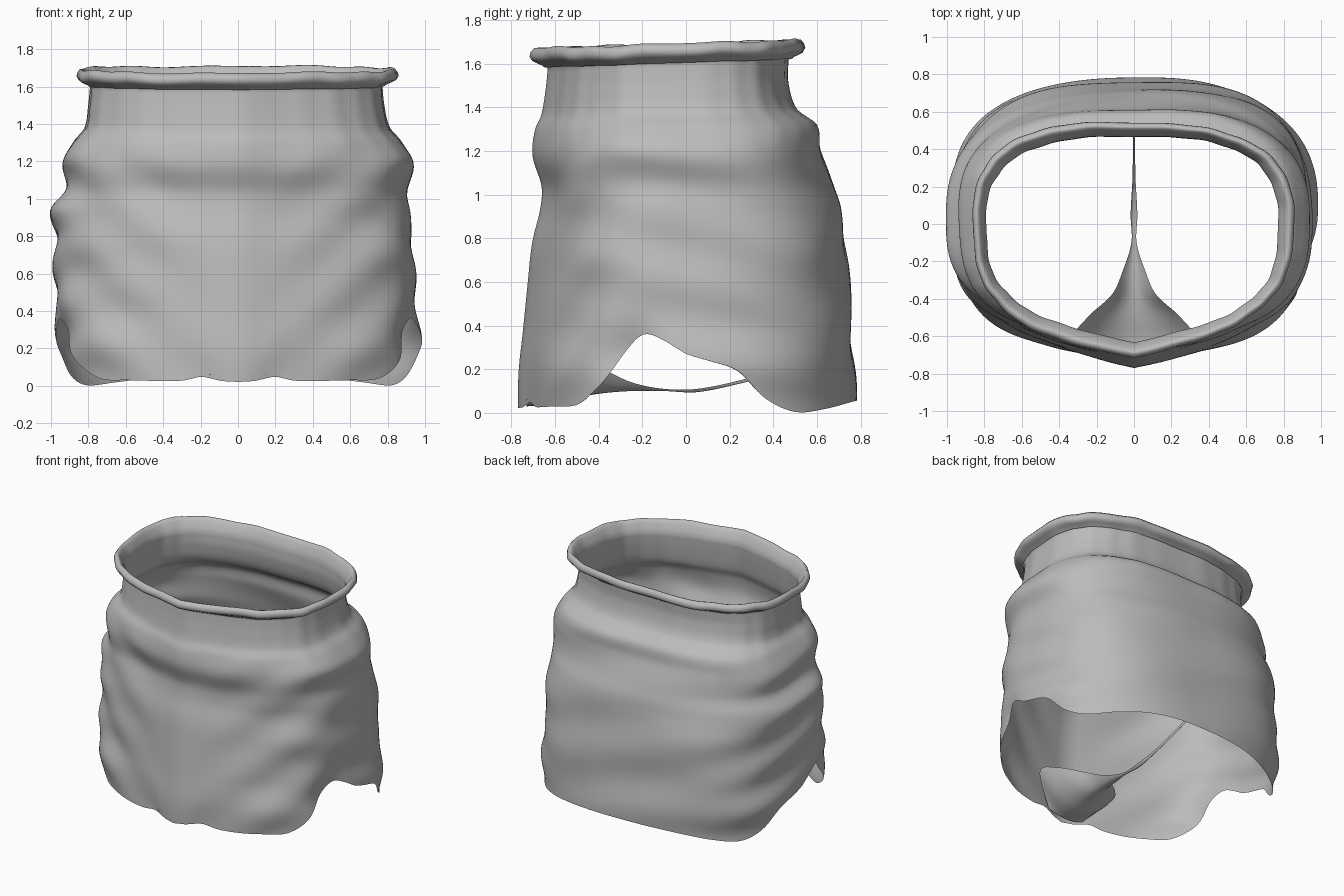
import bpy, bmesh, math
from math import sin, cos, pi, exp

cube = bpy.data.objects.get("Cube")
if cube:
    bpy.data.objects.remove(cube)

grey = bpy.data.materials.new("cloth grey")
grey.use_nodes = True
COLOUR = (0.5, 0.5, 0.5, 1)
grey.diffuse_color = COLOUR
grey.node_tree.nodes["Principled BSDF"].inputs["Base Color"].default_value = COLOUR


def lookup(table, t):
    """Smooth interpolation through rows of (key, values...)."""
    if t <= table[0][0]:
        return table[0][1:]
    for i in range(len(table) - 1):
        a, b = table[i], table[i + 1]
        if t <= b[0]:
            before, after = table[max(i - 1, 0)], table[min(i + 2, len(table) - 1)]
            span = b[0] - a[0]
            f = (t - a[0]) / span
            out = []
            for k in range(1, len(a)):
                m0 = (b[k] - before[k]) / (b[0] - before[0]) * span
                m1 = (after[k] - a[k]) / (after[0] - a[0]) * span
                out.append((2 * f**3 - 3 * f**2 + 1) * a[k] + (f**3 - 2 * f**2 + f) * m0
                           + (3 * f**2 - 2 * f**3) * b[k] + (f**3 - f**2) * m1)
            return out
    return table[-1][1:]


def build(name, rows, closed):
    """Skin a list of vertex rows into one smooth sheet."""
    bm = bmesh.new()
    grid = [[bm.verts.new(p) for p in row] for row in rows]
    count = len(grid[0])
    for low, high in zip(grid, grid[1:]):
        for i in range(count if closed else count - 1):
            j = (i + 1) % count
            bm.faces.new((low[i], low[j], high[j], high[i]))
    mesh = bpy.data.meshes.new(name)
    bm.to_mesh(mesh)
    bm.free()
    mesh.materials.append(grey)
    for face in mesh.polygons:
        face.use_smooth = True
    obj = bpy.data.objects.new(name, mesh)
    bpy.context.collection.objects.link(obj)
    return obj


# Body outline by height: z, left edge, right edge, front, back
BODY = [(0, .93, .95, .76, .77), (.2, .98, .98, .76, .77), (.4, .97, .95, .74, .76),
        (.6, .98, .95, .72, .75), (.8, .97, .93, .70, .73), (.94, .99, .92, .68, .70),
        (1.05, .93, .91, .67, .66), (1.2, .93, .93, .70, .62), (1.31, .88, .87, .69, .60),
        (1.38, .82, .81, .66, .51), (1.5, .80, .78, .64, .47), (1.6, .79, .77, .63, .47)]
# Leg opening height along the side, by depth
HEM = [(-.78, .02), (-.6, .03), (-.5, .04), (-.4, .13), (-.3, .28), (-.2, .36), (-.1, .33),
       (0, .27), (.1, .24), (.24, .19), (.36, .07), (.5, .005), (.65, .02), (.78, .06)]
# Rolled waist rim: outward offset, height
RIM = [(.0, 1.6), (.012, 1.635), (.035, 1.67), (.05, 1.69), (.065, 1.694), (.082, 1.675),
       (.088, 1.655), (.075, 1.635), (.055, 1.625), (.03, 1.615), (.015, 1.605)]
AROUND, UP = 220, 90


def outline(angle, z):
    """Rounded box section whose front swells to a blunt nose."""
    left, right, front, back = lookup(BODY, z)
    c, s = cos(angle), sin(angle)
    wide = right if c > 0 else left
    power = 2 / (2.75 if s > 0 else 2.95)
    u = abs(c) ** power
    v = abs(s) ** power
    x = math.copysign(u, c) * wide
    if s > 0:
        return x, v * back
    return x, -v * front * .81 - front * .19 * max(0, 1 - u) ** 1.4


def folds(angle, x, y, z):
    """Outward push that forms the cloth wrinkles."""
    fade = min(1, max(0, (1.4 - z) / .25))
    side, front = abs(cos(angle)), max(0, -sin(angle))
    rear = max(0, sin(angle))
    push = (.006 if x > 0 else .011) * side ** 2 * sin(z * 22 + 6 * y + (1 if x > 0 else 0))
    push += .010 * front * side * 2 * sin(15 * (z - .8 * abs(x)))
    push += .010 * front * sin(13 * z - 1.2 + 1.5 * x) * exp(-((z - 1.05) / .3) ** 2)
    push += .009 * rear * sin(14 * z + 4 * x) + .005 * sin(5 * angle + 6 * z)
    pouch = front / (1 + exp((abs(x) - .1 - .5 * z) * 40)) * exp(-(z / .25) ** 2)
    # The leg opening is drawn in ahead of its highest point
    tuck = exp(-((y + .25) / .14) ** 2 - ((z - .25) / .2) ** 2) * side
    band = .004 * sin(17 * angle) * sin(6 * angle + 1) * (1 - fade)
    return push * fade + .015 * pouch + band - (.06 if x > 0 else .03) * tuck


angles = [2 * pi * i / AROUND for i in range(AROUND)]
rows = []
# Main cloth from the hem up to the waist
for k in range(UP + 1):
    row = []
    for a in angles:
        x, y = outline(a, .2)
        hem = lookup(HEM, y)[0]
        if y < -.55:
            hem += .025 * exp(-((abs(x) - .2) / .08) ** 2)
        z = hem + (1.6 - hem) * k / UP
        x, y = outline(a, z)
        d = folds(a, x, y, z)
        tilt = .035 * y * max(0, z - 1) / .6
        row.append((x + d * cos(a), y + d * sin(a), z + tilt))
    rows.append(row)
# Waist rim rolled outward, with uneven crimping
for off, z in RIM[1:]:
    row = []
    for a in angles:
        x, y = outline(a, 1.6)
        d = off * (.9 + .1 * sin(3 * a + 1)) + folds(a, x, y, 1.6)
        crimp = .008 * sin(9 * a) * sin(4 * a) * off / .08
        row.append((x + d * cos(a), y + d * sin(a), z + .035 * y + crimp))
    rows.append(row)
build("shorts_body", rows, True)

# Crotch gusset narrowing to a thin strap: y, half width, edge height, middle height
GUSSET = [(-.73, .15, .06, .03), (-.62, .32, .24, .04), (-.5, .25, .24, .07),
          (-.38, .12, .2, .09), (-.25, .06, .14, .1), (-.1, .014, .11, .1),
          (.05, .018, .11, .095), (.25, .008, .15, .135), (.45, .006, .21, .19),
          (.72, .005, .31, .29)]
rows = []
for k in range(61):
    y = -.73 + 1.45 * k / 60
    half, edge, middle = lookup(GUSSET, y)
    rows.append([(half * u / 8, y, middle + (edge - middle) * (u / 8) ** 2)
                 for u in range(-8, 9)])
build("crotch_gusset", rows, False)
